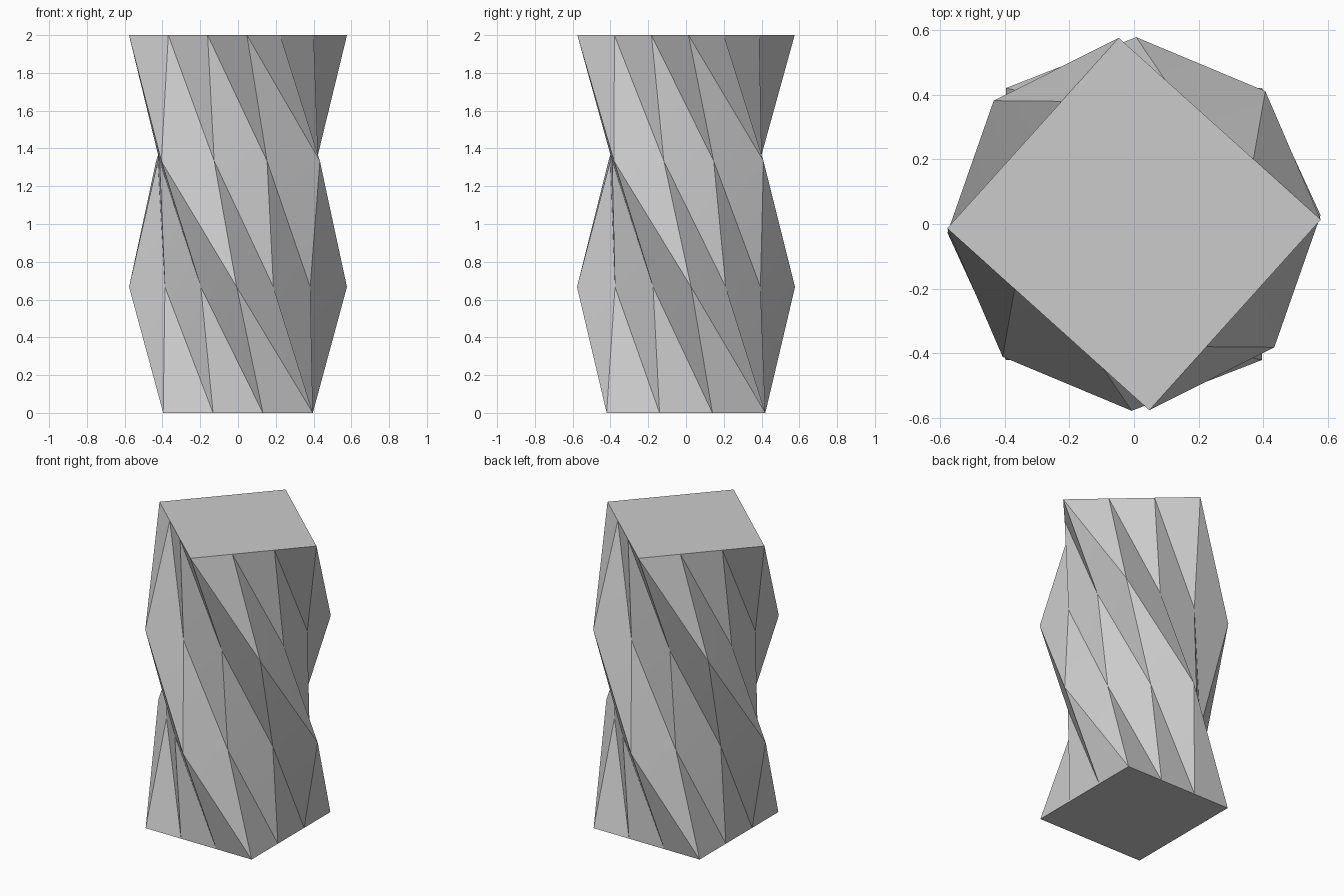
import bpy, bmesh, math
from mathutils import Vector, Matrix

if "Cube" in bpy.data.objects:
    bpy.data.objects.remove(bpy.data.objects["Cube"])

HX, HY, HEIGHT = 0.396, 0.42, 2.0      # half sizes of the rectangle, column height
CUTS, LEVELS = 3, 3                    # divisions per side and over the height
TWIST = math.radians(-132)             # total twist, clockwise seen from above

# Rectangular cross-section, counter-clockwise, each side cut in three
corners = [Vector(c) for c in ((-HX, -HY, 0), (HX, -HY, 0), (HX, HY, 0), (-HX, HY, 0))]
section = [corners[k].lerp(corners[(k + 1) % 4], j / CUTS)
           for k in range(4) for j in range(CUTS)]
n = len(section)

# Stack of rotated sections
bm = bmesh.new()
rings = []
for lv in range(LEVELS + 1):
    f = lv / LEVELS
    rot = Matrix.Rotation(TWIST * f, 3, 'Z')
    rings.append([bm.verts.new(rot @ p + Vector((0, 0, HEIGHT * f))) for p in section])

# Sides, split along the outward-folding diagonal
for lo, up in zip(rings, rings[1:]):
    for i in range(n):
        j = (i + 1) % n
        bm.faces.new((lo[i], lo[j], up[j]))
        bm.faces.new((lo[i], up[j], up[i]))

# Flat end caps
bm.faces.new(rings[0][::-1])
bm.faces.new(rings[-1])

mesh = bpy.data.meshes.new("twisted_column")
bm.to_mesh(mesh)
bm.free()
column = bpy.data.objects.new("twisted_column", mesh)
bpy.context.collection.objects.link(column)

# Smooth sides with crisp corners
bpy.context.view_layer.objects.active = column
column.select_set(True)
bpy.ops.object.shade_smooth_by_angle(angle=math.radians(40))
